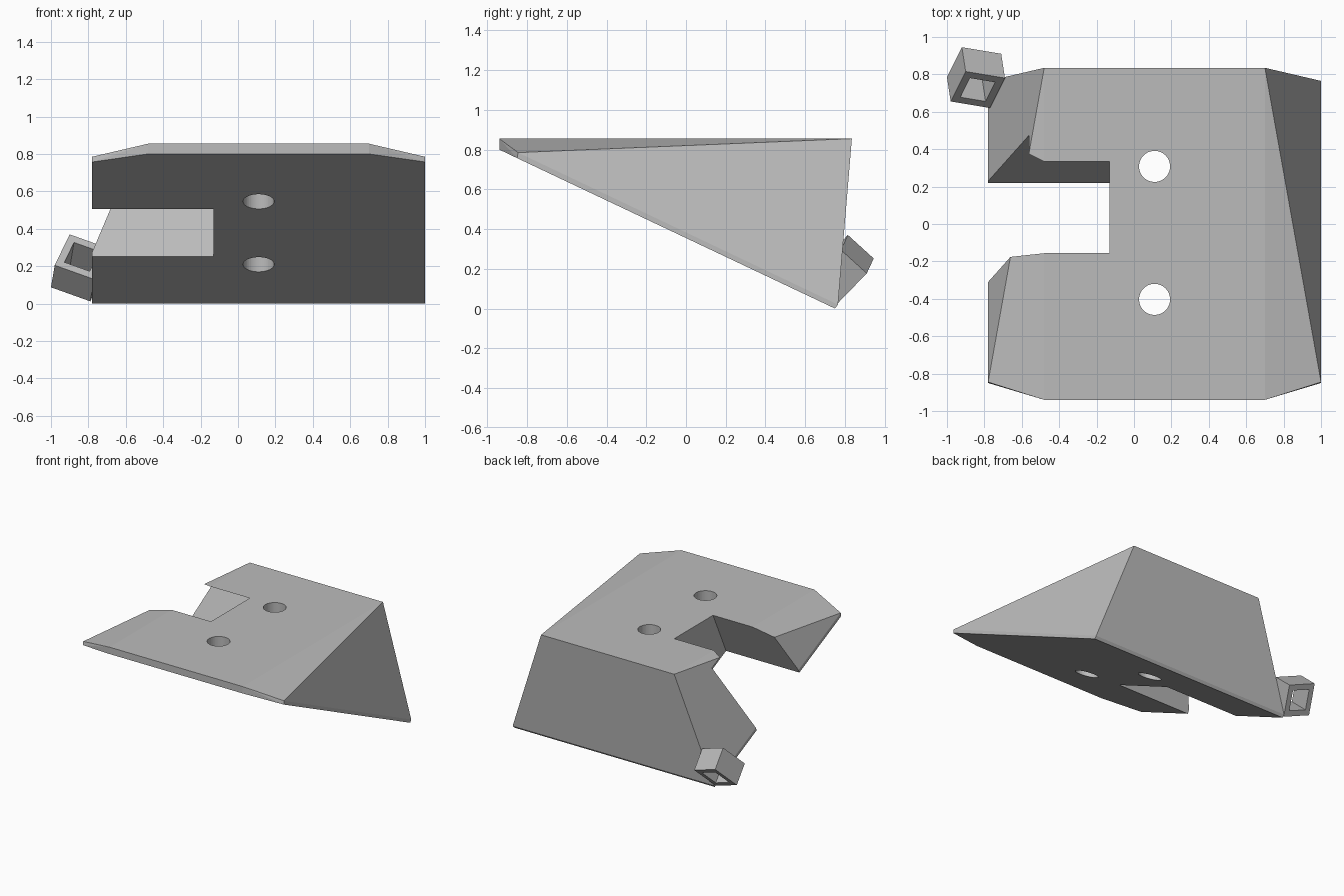
import bpy
import bmesh
from mathutils import Vector

cube = bpy.data.objects.get("Cube")
if cube:
    bpy.data.objects.remove(cube, do_unlink=True)

grey = bpy.data.materials.new("light_grey")
grey.use_nodes = True
colour = (0.5, 0.5, 0.5, 1)
grey.diffuse_color = colour
grey.node_tree.nodes["Principled BSDF"].inputs["Base Color"].default_value = colour


def hull(name, points, helper=False):
    """Convex solid around a set of corner points."""
    bm = bmesh.new()
    for p in points:
        bm.verts.new(p)
    bmesh.ops.convex_hull(bm, input=bm.verts)
    bmesh.ops.dissolve_limit(bm, angle_limit=0.005, verts=bm.verts, edges=bm.edges)
    bmesh.ops.recalc_face_normals(bm, faces=bm.faces)
    mesh = bpy.data.meshes.new(name)
    bm.to_mesh(mesh)
    bm.free()
    obj = bpy.data.objects.new(name, mesh)
    bpy.context.collection.objects.link(obj)
    mesh.materials.append(grey)
    if helper:
        hide(obj)
    return obj


def hide(obj):
    obj.hide_render = True
    obj.hide_viewport = True
    obj.display_type = 'WIRE'


def cut(target, cutter):
    mod = target.modifiers.new(cutter.name, 'BOOLEAN')
    mod.operation = 'DIFFERENCE'
    mod.solver = 'EXACT'
    mod.object = cutter


# Wedge body: top plate tapering to the front, sides spreading to the low back edge
corners = []
for inner, outer in ((-0.48, -0.78), (0.70, 1.0)):
    corners += [(inner, -0.94, 0.855), (inner, -0.94, 0.80), (inner, 0.835, 0.855),
                (outer, -0.845, 0.785), (outer, -0.85, 0.757),
                (outer, 0.765, 0.02), (outer, 0.75, 0.0)]
body = hull("wedge_body", corners)

# Side slot, square to the sloping underside
up = Vector((0, 0.475, 1))
front, back = Vector((0, -0.32, 0.51)), Vector((0, 0.22, 0.255))
section = [front - up * 0.2, front + up * 0.534, back - up * 0.2, back + up * 0.534]
slot = hull("slot_cutter", [p + Vector((x, 0, 0)) for p in section for x in (-1.2, -0.13)], True)
cut(body, slot)

# Two vertical bolt holes
for i, y in enumerate((-0.403, 0.308)):
    bpy.ops.mesh.primitive_cylinder_add(vertices=48, radius=0.083, depth=2,
                                        location=(0.11, y, 0.5))
    drill = bpy.context.object
    drill.name = f"hole_cutter_{i + 1}"
    hide(drill)
    cut(body, drill)

# Tilted square socket at the low back corner, hollow right through
base = Vector((-0.98, 0.655, 0.205))
side_u, side_v = Vector((0.08, 0.16, 0.165)), Vector((0.21, -0.035, -0.075))
axis = Vector((-0.02, 0.13, -0.118))


def tube(name, lo, hi, start, end, helper=False):
    pts = [base + side_u * u + side_v * v + axis * a
           for u in (lo, hi) for v in (lo, hi) for a in (start, end)]
    return hull(name, pts, helper)


socket = tube("corner_socket", 0, 1, 0, 1)
cut(socket, tube("socket_cutter", 0.18, 0.82, -0.5, 1.5, True))
